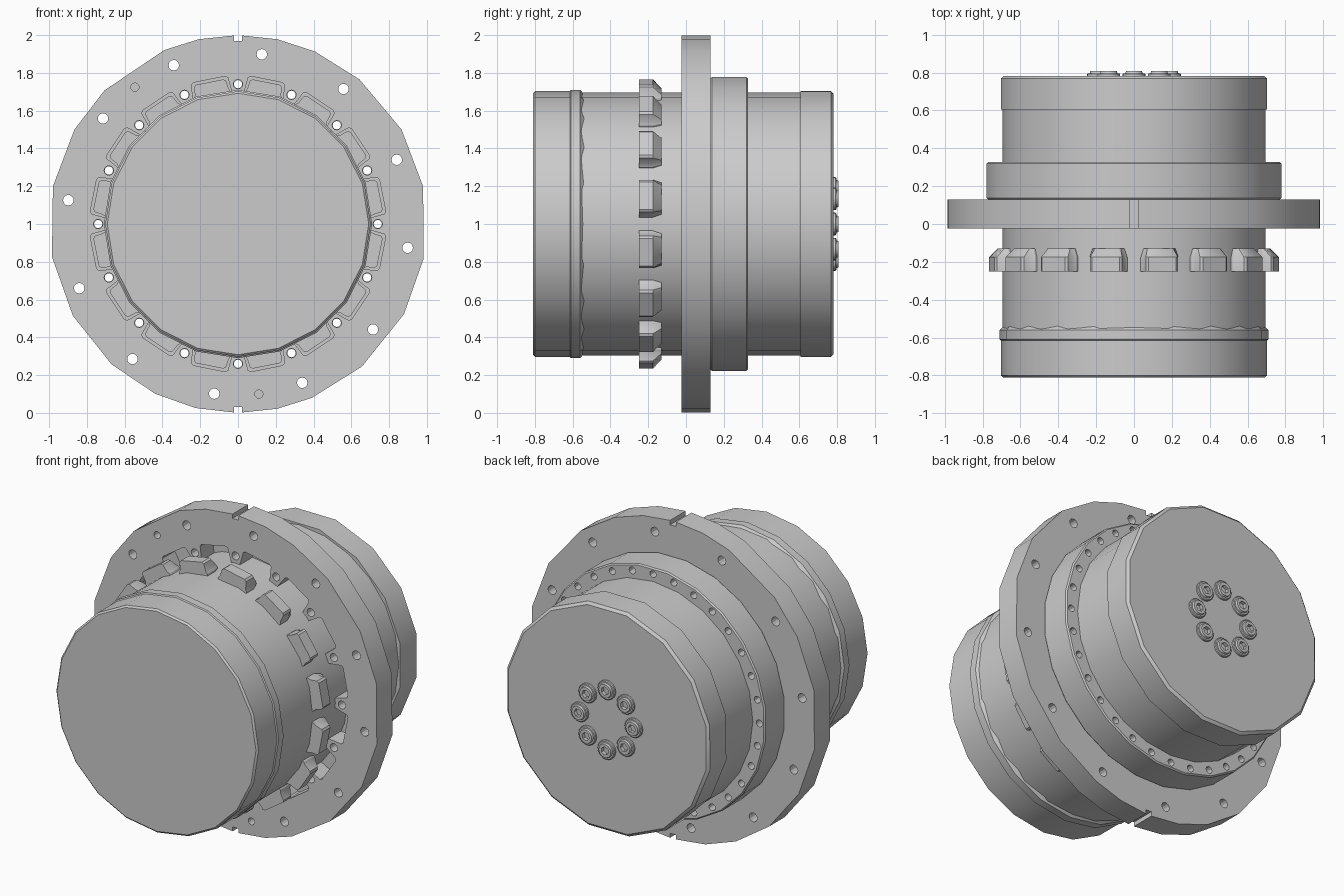
import bpy, bmesh
from math import sin, cos, pi, radians
from mathutils import Matrix, Vector

if "Cube" in bpy.data.objects:
    bpy.data.objects.remove(bpy.data.objects["Cube"])

steel = bpy.data.materials.new("grey steel")
steel.use_nodes = True
GREY = (0.6, 0.6, 0.6, 1)
steel.diffuse_color = GREY
steel.node_tree.nodes["Principled BSDF"].inputs["Base Color"].default_value = GREY

CENTRE = Vector((0, 0, 1))


def even(n, start=0):
    return [start + 360 * i / n for i in range(n)]


def loft(bm, rings):
    """Skin a stack of equal point loops and cap both ends."""
    loops = [[bm.verts.new(p) for p in ring] for ring in rings]
    n = len(loops[0])
    for a, b in zip(loops, loops[1:]):
        for i in range(n):
            j = (i + 1) % n
            bm.faces.new((a[i], a[j], b[j], b[i]))
    bm.faces.new(loops[0][::-1])
    bm.faces.new(loops[-1])


def ring_at(y, r, angles, centre=CENTRE):
    return [centre + Vector((r * cos(radians(a)), y, r * sin(radians(a)))) for a in angles]


def lathe(bm, profile, angles, centre=CENTRE):
    loft(bm, [ring_at(y, r, angles, centre) for y, r in profile])


def polar(r, a):
    return CENTRE + Vector((r * cos(radians(a)), 0, r * sin(radians(a))))


def finish(name, bm):
    bmesh.ops.recalc_face_normals(bm, faces=bm.faces)
    mesh = bpy.data.meshes.new(name)
    bm.to_mesh(mesh)
    bm.free()
    mesh.materials.append(steel)
    ob = bpy.data.objects.new(name, mesh)
    bpy.context.collection.objects.link(ob)
    return ob


def select(ob):
    bpy.ops.object.select_all(action='DESELECT')
    ob.select_set(True)
    bpy.context.view_layer.objects.active = ob


def smooth(ob, angle=30):
    select(ob)
    bpy.ops.object.shade_smooth_by_angle(angle=radians(angle))


def cut(ob, bm):
    cutter = finish("cutter", bm)
    cutter.hide_render = True
    mod = ob.modifiers.new("cut", 'BOOLEAN')
    mod.operation, mod.solver, mod.object = 'DIFFERENCE', 'EXACT', cutter
    select(ob)
    bpy.ops.object.modifier_apply(modifier=mod.name)
    bpy.data.objects.remove(cutter)


def drill(bm, r, angles, radius, y0, y1):
    for a in angles:
        lathe(bm, [(y0, radius), (y1, radius)], even(12), polar(r, a))


def part(name, profile, angles):
    bm = bmesh.new()
    lathe(bm, profile, angles)
    return finish(name, bm)


# Drum housing
smooth(part("housing", [(-0.7, 0.695), (0.7, 0.695)], even(24)))
smooth(part("front_cap", [(-0.81, 0.692), (-0.8, 0.703), (-0.615, 0.703), (-0.61, 0.71),
                          (-0.56, 0.71), (-0.55, 0.698), (-0.54, 0.69)], even(20)))
smooth(part("back_cap", [(0.605, 0.69), (0.605, 0.717), (0.768, 0.717), (0.782, 0.7)],
            even(16, 11)))

# Mounting flange with bolt holes, alignment notches and tooth pockets
flange_corners = [-10.5, 11.5, 30, 50, 66, 78, 90, 102, 113, 135, 150, 168.5,
                  190, 209, 228, 244, 257, 270, 282, 293, 311, 331.5]
flange = part("mounting_flange", [(-0.025, 1), (0.13, 1)], flange_corners)


def tooth(bm, a, sections):
    """Sections hold y, half width at foot, half width at tip, tip radius."""
    turn = Matrix.Rotation(radians(90 - a), 3, 'Y')
    rings = []
    for y, foot, tip, top in sections:
        outline = [(-foot, 0.66), (-foot, 0.695), (-tip - 0.005, 0.71), (-tip, top - 0.01),
                   (-tip + 0.012, top)]
        outline += [(-x, r) for x, r in reversed(outline)]
        rings.append([CENTRE + turn @ Vector((x, y, r)) for x, r in outline])
    loft(bm, rings)


TEETH = even(16, 11.25)
bm = bmesh.new()
drill(bm, 0.907, even(12, 22), 0.028, -0.2, 0.3)
drill(bm, 0.907, [127, -83], 0.022, -0.2, 0.08)
drill(bm, 0.74, even(16), 0.025, -0.2, 0.3)
for side in (1, -1):
    block = bmesh.ops.create_cube(bm, size=1)["verts"]
    bmesh.ops.scale(bm, verts=block, vec=(0.04, 0.5, 0.1))
    bmesh.ops.translate(bm, verts=block, vec=CENTRE + Vector((0, 0, side * 1.02)))
for a in TEETH:
    tooth(bm, a, [(-0.1, 0.105, 0.098, 0.78), (0.1, 0.105, 0.098, 0.78)])
cut(flange, bm)
smooth(flange, 25)

# Bearing ring behind the flange with its circle of screw holes
ring = part("bearing_ring", [(0.13, 0.778), (0.138, 0.785), (0.32, 0.785), (0.328, 0.777)],
            even(24, 7.5))
bm = bmesh.new()
drill(bm, 0.74, even(32), 0.022, 0, 0.5)
cut(ring, bm)
smooth(ring)

# Locking teeth around the housing
bm = bmesh.new()
for a in TEETH:
    tooth(bm, a, [(-0.25, 0.1, 0.086, 0.766), (-0.175, 0.1, 0.086, 0.766),
                  (-0.13, 0.085, 0.07, 0.722)])
smooth(finish("locking_teeth", bm))

# Socket-head bolts on the back cap
for i, a in enumerate(even(8)):
    bm = bmesh.new()
    lathe(bm, [(0.775, 0.06), (0.792, 0.06), (0.796, 0.055), (0.796, 0.046), (0.808, 0.042)],
          even(20), polar(0.188, a))
    bolt = finish(f"bolt_{i + 1}", bm)
    bm = bmesh.new()
    lathe(bm, [(0.785, 0.026), (0.85, 0.026)], even(6, a), polar(0.188, a))
    cut(bolt, bm)
    smooth(bolt)
